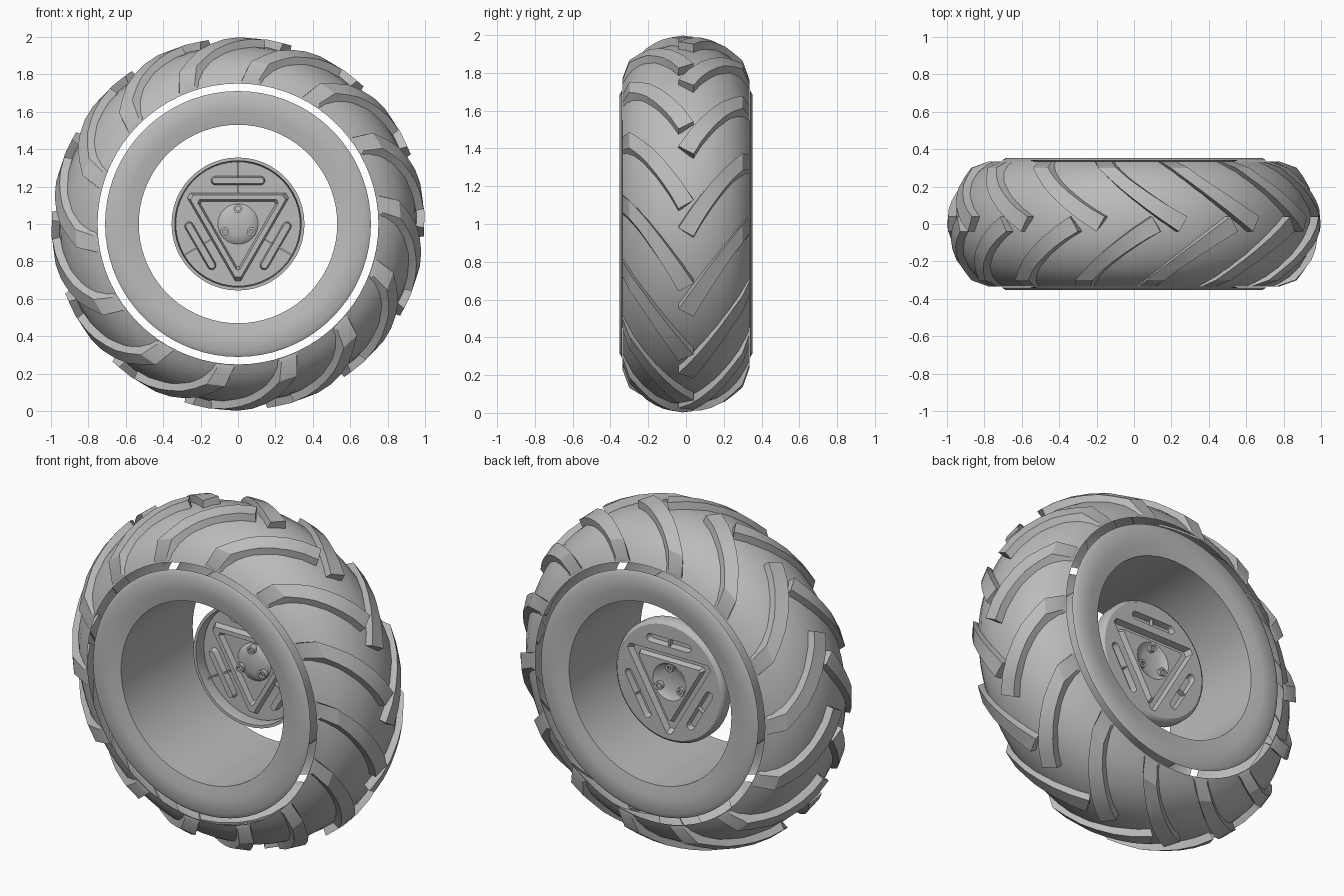
import bpy, bmesh, math
from mathutils import Vector

cube = bpy.data.objects.get("Cube")
if cube:
    bpy.data.objects.remove(cube, do_unlink=True)

GREY = (0.5, 0.5, 0.5, 1.0)
mat = bpy.data.materials.new("plain_grey")
mat.use_nodes = True
mat.diffuse_color = GREY
mat.node_tree.nodes["Principled BSDF"].inputs["Base Color"].default_value = GREY

TAU = math.tau
LUGS = 14
CARCASS = [(0, 0.955), (0.08, 0.948), (0.16, 0.925), (0.23, 0.885),
           (0.28, 0.84), (0.315, 0.79), (0.335, 0.75)]
LUG_TOP = [(0, 1.0), (0.1, 0.987), (0.2, 0.945), (0.3, 0.87), (0.335, 0.775)]


def polar(angle, radius, y):
    return Vector((radius * math.cos(angle), y, 1 + radius * math.sin(angle)))


def radius_at(profile, u):
    """Radius of a cross-section at a distance u from the middle plane."""
    u = abs(u)
    for (u0, r0), (u1, r1) in zip(profile, profile[1:]):
        if u <= u1:
            return r0 + (r1 - r0) * (u - u0) / (u1 - u0)
    return profile[-1][1]


def finish(name, bm, angle=35):
    bmesh.ops.recalc_face_normals(bm, faces=bm.faces)
    mesh = bpy.data.meshes.new(name)
    bm.to_mesh(mesh)
    bm.free()
    mesh.materials.append(mat)
    obj = bpy.data.objects.new(name, mesh)
    bpy.context.collection.objects.link(obj)
    bpy.ops.object.select_all(action='DESELECT')
    obj.select_set(True)
    bpy.context.view_layer.objects.active = obj
    bpy.ops.object.shade_smooth_by_angle(angle=math.radians(angle))
    return obj


def revolve(name, profile, steps=72, angle=35, closed=False):
    """Spin (y, radius) points about the axle."""
    bm = bmesh.new()
    rings = [[bm.verts.new(polar(TAU * i / steps, r, y)) for i in range(steps)]
             for y, r in profile]
    pairs = list(zip(rings, rings[1:]))
    if closed:
        pairs.append((rings[-1], rings[0]))
    for a, b in pairs:
        for i in range(steps):
            j = (i + 1) % steps
            bm.faces.new((a[i], a[j], b[j], b[i]))
    return finish(name, bm, angle)


# Tyre carcass: an open, hollow shell
half = [(-u, r) for u, r in reversed(CARCASS)]
revolve("tyre_carcass", half + CARCASS[1:], angle=60)

# Rim: straight barrel with a slightly dished flange at each end
flange = [(0.338, 0.71), (0.352, 0.685), (0.348, 0.6), (0.334, 0.53)]
revolve("rim", [(-y, r) for y, r in flange] + flange[::-1], angle=50)


# Tread lugs: slanted bars from the crown to the shoulder
def add_lug(bm, start, side):
    rows = []
    for u in (0, 0.05, 0.1, 0.15, 0.2, 0.25, 0.3, 0.335):
        fade = max(0, 1 - u / 0.25)
        middle = start + math.radians(27.5) * (u / 0.335) ** 0.92
        width = math.radians(3.2 - 1.9 * fade)
        row = []
        for edge, top in ((-1, False), (-1, True), (1, True), (1, False)):
            across = u - edge * 0.04 * fade
            radius = (radius_at(LUG_TOP, across) if top
                      else max(0.757, radius_at(CARCASS, across) - 0.012))
            spread = width if top else width + 0.012
            row.append(bm.verts.new(polar(middle + edge * spread, radius, side * across)))
        rows.append(row)
    for a, b in zip(rows, rows[1:]):
        for k in range(4):
            m = (k + 1) % 4
            bm.faces.new((a[k], a[m], b[m], b[k]))
    bm.faces.new(rows[0])
    bm.faces.new(rows[-1])


for name, side, phase in (("front_lugs", -1, 6.0), ("back_lugs", 1, -2.5)):
    bm = bmesh.new()
    for i in range(LUGS):
        add_lug(bm, math.radians(phase) + TAU * i / LUGS, side)
    finish(name, bm, 25)


# Hub: pressed plate whose grooves at the back are ridges at the front
PLATE, RIDGE, LIP = 0.16, 0.125, 0.09
PANEL = PLATE - 0.005


def circle(radius, count=48):
    return [(radius * math.cos(TAU * i / count), radius * math.sin(TAU * i / count))
            for i in range(count)]


def triangle(inradius, cut):
    """Triangle with its point down and its corners cut off."""
    points = []
    for k in range(3):
        a = math.radians(90 + 120 * k)
        length = inradius * math.sqrt(3) - cut
        for s in (length, -length):
            points.append((inradius * math.cos(a) + s * math.sin(a),
                           inradius * math.sin(a) - s * math.cos(a)))
    return points


def slot(k, half_length, half_width):
    """Round-ended slot beside one side of the triangle."""
    a = math.radians(90 + 120 * k)
    points = []
    for i in range(14):
        end = 1 if i < 7 else -1
        t = math.pi * (i % 7) / 6 - math.pi / 2 + (0 if end > 0 else math.pi)
        s = end * (half_length - half_width) + half_width * math.cos(t)
        d = 0.232 + half_width * math.sin(t)
        points.append((d * math.cos(a) + s * math.sin(a),
                       d * math.sin(a) - s * math.cos(a)))
    return points


def loop(bm, points, y):
    verts = [bm.verts.new((x, y, 1 + z)) for x, z in points]
    return verts, [bm.edges.new((v, verts[i - 1])) for i, v in enumerate(verts)]


def bridge(bm, a, b):
    for i in range(len(a)):
        bm.faces.new((a[i - 1], a[i], b[i], b[i - 1]))


bm = bmesh.new()
_, sheet = loop(bm, circle(0.335), PLATE)
tri_outer, edges = loop(bm, triangle(0.165, 0.03), PLATE)
sheet += edges
for k in range(3):
    mouth, edges = loop(bm, slot(k, 0.145, 0.024), PLATE)
    sheet += edges
    floor, _ = loop(bm, slot(k, 0.138, 0.017), RIDGE)
    bridge(bm, mouth, floor)
    bm.faces.new(floor)
bmesh.ops.triangle_fill(bm, use_beauty=True, edges=sheet, normal=(0, 1, 0))
# Stepped triangular channel around a middle panel with a round opening
previous = tri_outer
for inradius, cut, y in ((0.155, 0.03, RIDGE), (0.13, 0.02, RIDGE), (0.12, 0.015, PANEL)):
    ring, panel = loop(bm, triangle(inradius, cut), y)
    bridge(bm, previous, ring)
    previous = ring
_, edges = loop(bm, circle(0.108, 32), PANEL)
bmesh.ops.triangle_fill(bm, use_beauty=True, edges=panel + edges, normal=(0, 1, 0))
finish("hub_plate", bm, 30)

revolve("hub_edge", [(PLATE, 0.335), (PLATE - 0.008, 0.348), (PLATE - 0.022, 0.355),
                     (LIP, 0.355), (LIP, 0.338), (PLATE - 0.012, 0.332)],
        steps=48, closed=True)

# Shallow round boss, hollow from the back
revolve("hub_boss", [(PANEL, 0.108), (PANEL - 0.014, 0.09), (PANEL - 0.022, 0.055),
                     (PANEL - 0.024, 0.001)], steps=32)

# Bolts and radial ribs, three of each
for k in range(3):
    a = math.radians(90 + 120 * k)
    bolt = revolve(f"hub_bolt_{k + 1}", [(0.13, 0.012), (0.115, 0.012), (0.115, 0.024),
                                         (0.158, 0.024), (0.158, 0.012), (0.148, 0.012)], steps=12)
    bolt.location = (0.082 * math.cos(a), 0, 0.082 * math.sin(a))
    bm = bmesh.new()
    bmesh.ops.create_cube(bm, size=1)
    for v in bm.verts:
        d, y, s = 0.25 + v.co.x * 0.17, PLATE - 0.015 + v.co.y * 0.024, v.co.z * 0.008
        v.co = (d * math.cos(a) + s * math.sin(a), y, 1 + d * math.sin(a) - s * math.cos(a))
    finish(f"hub_rib_{k + 1}", bm)
